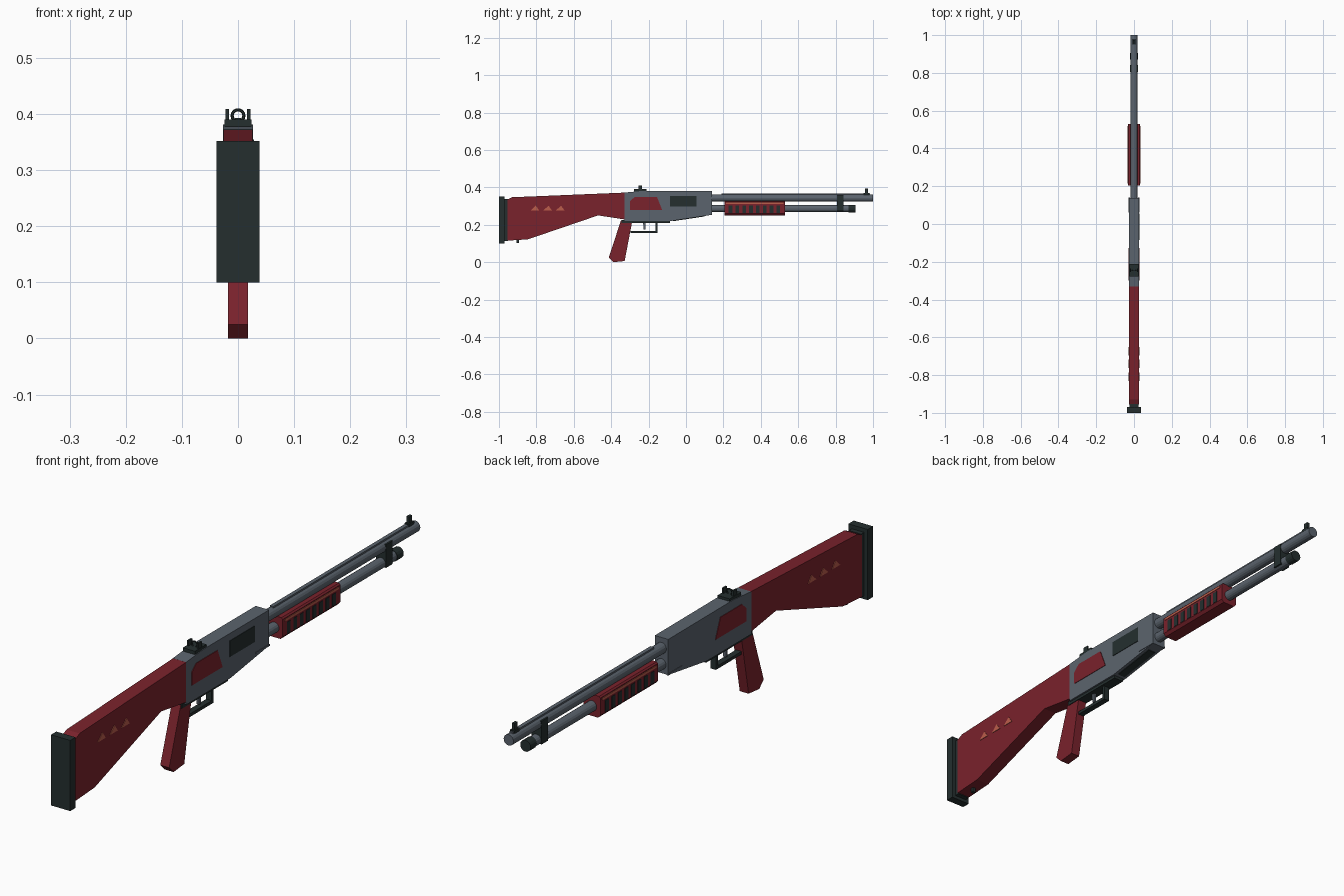
import bpy, bmesh, math
from mathutils import Matrix, Vector

if "Cube" in bpy.data.objects:
    bpy.data.objects.remove(bpy.data.objects["Cube"])


def material(name, rgb):
    m = bpy.data.materials.new(name)
    m.diffuse_color = (*rgb, 1)
    m.use_nodes = True
    m.node_tree.nodes["Principled BSDF"].inputs["Base Color"].default_value = m.diffuse_color
    return m


RED = material("deep red", (0.195, 0.016, 0.025))
STEEL = material("steel grey", (0.105, 0.127, 0.155))
DARK = material("near black green", (0.018, 0.028, 0.028))
ORANGE = material("orange accent", (0.50, 0.11, 0.07))


def finish(name, bm, mat):
    bmesh.ops.recalc_face_normals(bm, faces=bm.faces)
    me = bpy.data.meshes.new(name)
    bm.to_mesh(me)
    bm.free()
    me.materials.append(mat)
    ob = bpy.data.objects.new(name, me)
    bpy.context.collection.objects.link(ob)
    return ob


def slab(name, pts, x0, x1, mat):
    """Extrude a (y, z) side profile from x0 to x1."""
    bm = bmesh.new()
    a = [bm.verts.new((x0, y, z)) for y, z in pts]
    b = [bm.verts.new((x1, y, z)) for y, z in pts]
    bm.faces.new(a)
    bm.faces.new(b[::-1])
    n = len(pts)
    for i in range(n):
        j = (i + 1) % n
        bm.faces.new((a[i], b[i], b[j], a[j]))
    return finish(name, bm, mat)


def box(name, x0, x1, y0, y1, z0, z1, mat):
    return slab(name, [(y0, z0), (y1, z0), (y1, z1), (y0, z1)], x0, x1, mat)


def tube(name, r, y0, y1, z, mat, sides=16):
    """Cylinder lying along y."""
    bm = bmesh.new()
    mtx = Matrix.Translation((0, (y0 + y1) / 2, z)) @ Matrix.Rotation(math.pi / 2, 4, 'X')
    bmesh.ops.create_cone(bm, cap_ends=True, segments=sides, radius1=r, radius2=r,
                          depth=y1 - y0, matrix=mtx)
    return finish(name, bm, mat)


def both(name, pts, inner, outer, mat):
    """The same side plate on the left and the right."""
    slab("right_" + name, pts, inner, outer, mat)
    slab("left_" + name, pts, -outer, -inner, mat)


def rect(y0, y1, z0, z1):
    return [(y0, z0), (y1, z0), (y1, z1), (y0, z1)]


# Stock with its butt pad, spacer and sling stud
slab("stock", [(-0.955, 0.115), (-0.845, 0.122), (-0.47, 0.25), (-0.325, 0.228),
               (-0.325, 0.372), (-0.93, 0.347), (-0.955, 0.335)], -0.026, 0.026, RED)
box("butt_spacer", -0.024, 0.024, -0.972, -0.953, 0.112, 0.338, DARK)
box("butt_pad", -0.038, 0.038, -1.0, -0.97, 0.10, 0.352, DARK)
box("sling_stud", -0.006, 0.006, -0.905, -0.893, 0.102, 0.125, DARK)
for i, y in enumerate((-0.83, -0.762, -0.695)):
    both(f"stock_triangle_{i}", [(y, 0.277), (y + 0.045, 0.277), (y + 0.027, 0.302)],
         0.025, 0.028, ORANGE)

# Receiver and its side panels
slab("receiver", [(-0.33, 0.22), (-0.08, 0.22), (0.138, 0.253), (0.138, 0.38),
                  (-0.23, 0.381), (-0.33, 0.372)], -0.0265, 0.0265, STEEL)
both("receiver_panel", [(-0.30, 0.278), (-0.127, 0.278), (-0.155, 0.348),
                        (-0.275, 0.348), (-0.30, 0.325)], 0.026, 0.0285, RED)
slab("ejection_port", rect(-0.085, 0.055, 0.298, 0.355), 0.026, 0.0285, DARK)
both("receiver_rail", rect(0.06, 0.14, 0.252, 0.258), 0.022, 0.0285, STEEL)
slab("loading_port", [(-0.07, 0.219), (0.10, 0.2445), (0.10, 0.249), (-0.07, 0.224)],
     -0.015, 0.015, DARK)

# Grip, trigger and guard
slab("grip", [(-0.388, 0.0), (-0.328, 0.006), (-0.287, 0.222), (-0.348, 0.222),
              (-0.413, 0.025)], -0.0175, 0.0175, RED)
box("guard_plate", -0.02, 0.02, -0.345, -0.085, 0.21, 0.225, DARK)
box("guard_bottom", -0.011, 0.011, -0.297, -0.153, 0.156, 0.167, DARK)
box("guard_front", -0.011, 0.011, -0.164, -0.153, 0.16, 0.215, DARK)
slab("trigger", [(-0.226, 0.175), (-0.217, 0.175), (-0.217, 0.215), (-0.23, 0.215)],
     -0.005, 0.005, STEEL)

# Barrel, rib and magazine tube
tube("barrel", 0.0195, 0.13, 1.0, 0.343, STEEL)
box("barrel_rib", -0.007, 0.007, 0.19, 0.985, 0.355, 0.367, STEEL)
tube("magazine_tube", 0.0185, 0.13, 0.875, 0.286, STEEL)
tube("magazine_cap", 0.0205, 0.87, 0.905, 0.286, DARK)
box("barrel_clamp", -0.0205, 0.0205, 0.806, 0.843, 0.273, 0.356, DARK)

# Fore-end: section in x and z swept along y
section = [(-0.024, 0.25), (0.024, 0.25), (0.033, 0.26), (0.033, 0.322),
           (0.028, 0.327), (-0.028, 0.327), (-0.033, 0.322), (-0.033, 0.26)]
bm = bmesh.new()
face = bm.faces.new([bm.verts.new((x, 0.205, z)) for x, z in section])
ext = bmesh.ops.extrude_face_region(bm, geom=[face], use_keep_orig=True)
bmesh.ops.translate(bm, vec=Vector((0, 0.325, 0)),
                    verts=[v for v in ext["geom"] if isinstance(v, bmesh.types.BMVert)])
finish("fore_end", bm, RED)
both("fore_end_stripe", rect(0.215, 0.52, 0.311, 0.319), 0.032, 0.035, ORANGE)
for i in range(8):
    y = 0.228 + i * 0.0365
    both(f"fore_end_groove_{i}", rect(y, y + 0.02, 0.262, 0.304), 0.032, 0.0345, DARK)

# Rear sight: base, two ears and a ring
box("rear_sight_base", -0.024, 0.024, -0.277, -0.212, 0.378, 0.39, DARK)
both("rear_sight_ear", rect(-0.255, -0.235, 0.385, 0.409), 0.016, 0.022, DARK)
bpy.ops.mesh.primitive_torus_add(location=(0, -0.245, 0.397), rotation=(math.pi / 2, 0, 0),
                                 major_radius=0.0105, minor_radius=0.0028,
                                 major_segments=16, minor_segments=6)
ring = bpy.context.object
ring.name = "rear_sight_ring"
ring.data.materials.append(DARK)

# Front sight
box("front_sight_base", -0.009, 0.009, 0.95, 0.98, 0.358, 0.37, DARK)
box("front_sight_post", -0.005, 0.005, 0.956, 0.974, 0.365, 0.393, DARK)
